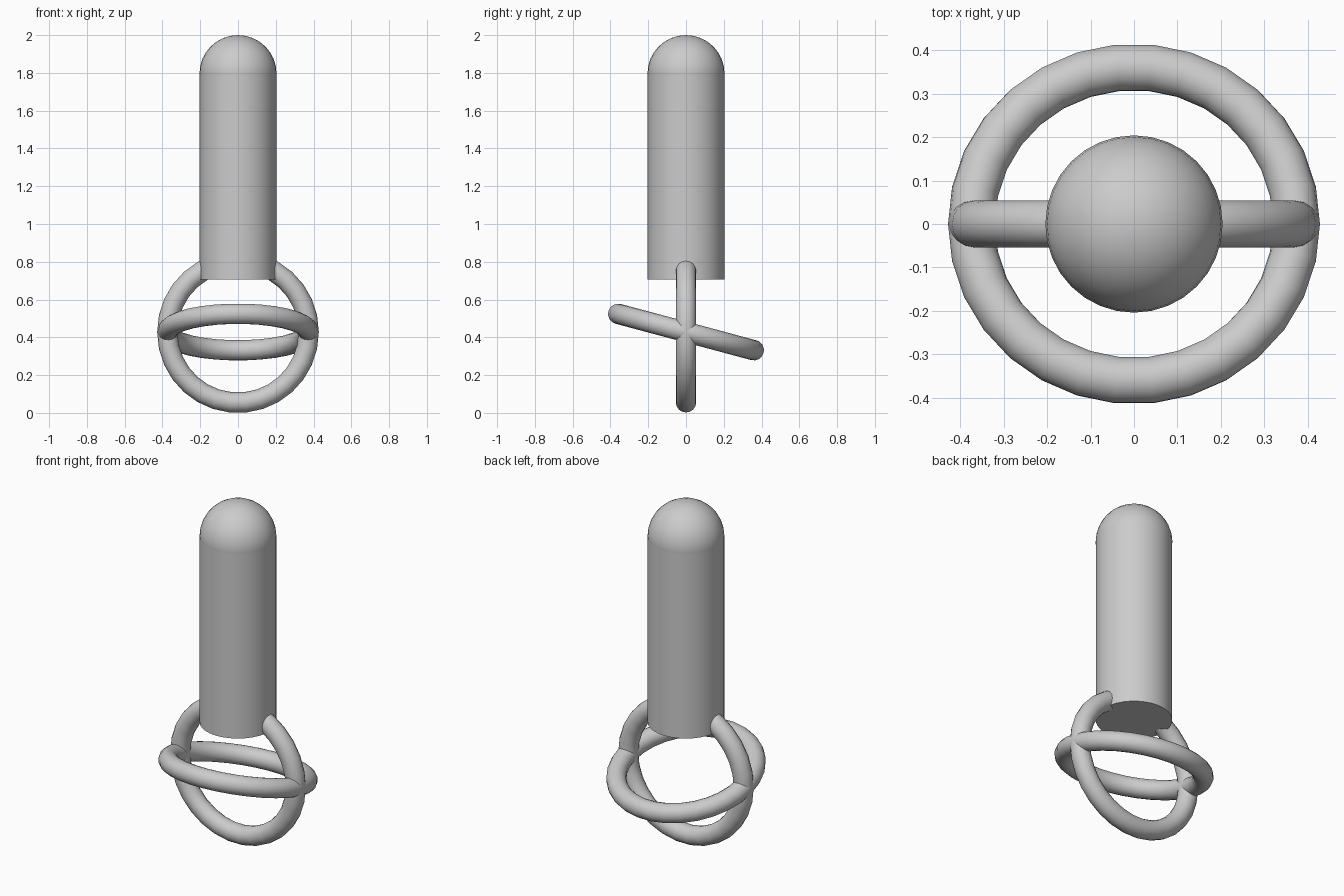
import bpy
from math import radians

if "Cube" in bpy.data.objects:
    bpy.data.objects.remove(bpy.data.objects["Cube"])


def finish(name):
    obj = bpy.context.object
    obj.name = name
    bpy.ops.object.shade_smooth_by_angle(angle=radians(40))
    return obj


def ring(name, tilt):
    bpy.ops.mesh.primitive_torus_add(
        major_segments=30, minor_segments=16,
        major_radius=0.374, minor_radius=0.054,
        location=(0, 0, 0.428), rotation=(radians(tilt), 0, 0))
    return finish(name)


# Upright shaft with a flat underside
bpy.ops.mesh.primitive_cylinder_add(
    vertices=32, radius=0.203, depth=1.09, location=(0, 0, 1.25))
finish("shaft")

# Rounded top
bpy.ops.mesh.primitive_uv_sphere_add(
    segments=32, ring_count=16, radius=0.204, location=(0, 0, 1.796))
finish("rounded_cap")

# Crossed rings: one upright through the shaft, one leaning up at the front
ring("upright_ring", 90)
ring("tilted_ring", -15)
